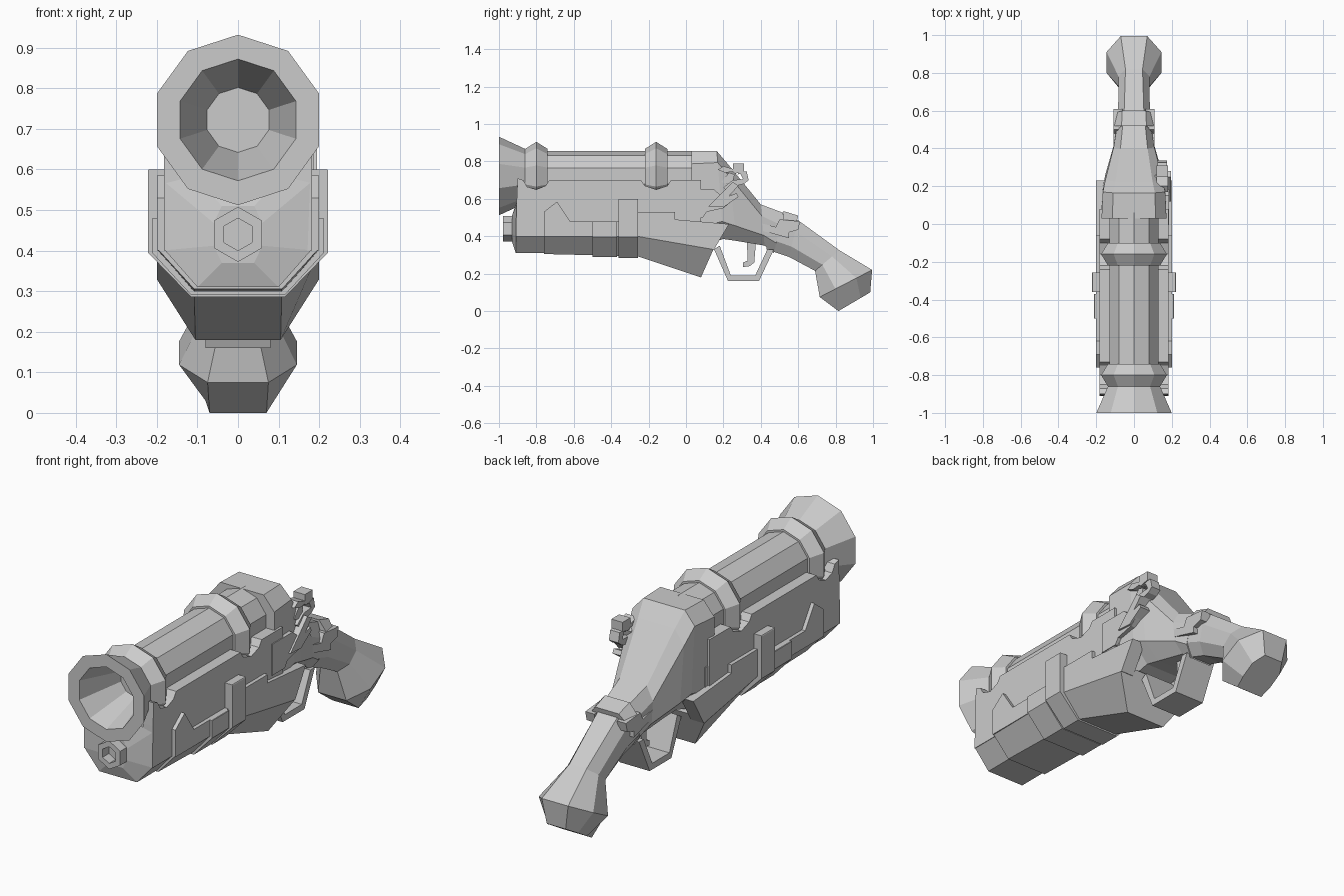
import bpy, bmesh, math


def finish(name, bm):
    bmesh.ops.recalc_face_normals(bm, faces=bm.faces)
    me = bpy.data.meshes.new(name)
    bm.to_mesh(me)
    bm.free()
    ob = bpy.data.objects.new(name, me)
    bpy.context.collection.objects.link(ob)
    return ob


def skin(bm, rings, closed=False):
    """Bridge successive vertex rings, capping the ends unless closed."""
    n = len(rings[0])
    for r, s in zip(rings, rings[1:]):
        for i in range(n):
            j = (i + 1) % n
            bm.faces.new((r[i], r[j], s[j], s[i]))
    if not closed:
        bm.faces.new(rings[0])
        bm.faces.new(rings[-1])


def loft(name, sections):
    """Octagonal sections: top (y,z), bottom (y,z), half width,
    top flat, bottom flat, upper and lower shoulder fraction."""
    bm = bmesh.new()
    rings = []
    for (ty, tz), (by, bz), w, ft, fb, a, b in sections:
        half = [(ft, 0), (w, a), (w, b), (fb, 1)]
        pts = half + [(-x, t) for x, t in reversed(half)]
        rings.append([bm.verts.new((x, ty + (by - ty) * t, tz + (bz - tz) * t))
                      for x, t in pts])
    skin(bm, rings)
    return finish(name, bm)


def lathe(name, profile, n, zc):
    """Revolve (y, radius) points about a line along y."""
    bm = bmesh.new()
    rings = []
    for y, r in profile:
        rings.append([bm.verts.new((r * math.sin(math.tau * i / n), y,
                                    zc + r * math.cos(math.tau * i / n)))
                      for i in range(n)])
    skin(bm, rings)
    return finish(name, bm)


def plate(name, pts, x0, x1, both=False):
    """Extrude a (y, z) outline along x, optionally on both sides."""
    bm = bmesh.new()
    for s in ((1, -1) if both else (1,)):
        skin(bm, [[bm.verts.new((s * x, y, z)) for y, z in pts] for x in (x0, x1)])
    return finish(name, bm)


# Flared ten-sided barrel with two rings and an open bore
lathe("barrel", [(-0.78, .08), (-1, .15), (-1, .21), (-.86, .145), (-.80, .183),
                 (-.74, .145), (-.74, .135), (-.22, .135), (-.22, .145),
                 (-.16, .183), (-.10, .145), (-.10, .135), (.06, .135)], 10, .722)

# Hexagonal rod socket below the muzzle
lathe("rod_socket", [(-.93, .04), (-.978, .04), (-.978, .068), (-.88, .068)], 6, .44)

# Fore stock core with shallow pointed front
loft("fore_stock", [
    ((-.93, .51), (-.93, .37), .06, .04, .04, .3, .7),
    ((-.905, .585), (-.91, .31), .18, .11, .10, .06, .67),
    ((-.26, .585), (-.26, .31), .18, .11, .10, .06, .67),
    ((.10, .585), (.10, .34), .172, .11, .10, .06, .67)])

# Side rails with notches cleared for the barrel rings
plate("stock_rails", [
    (-.91, .40), (-.905, .60), (-.90, .71), (-.87, .70), (-.85, .665), (-.80, .65),
    (-.75, .67), (-.73, .70), (-.24, .70), (-.22, .67), (-.16, .65), (-.10, .67),
    (-.08, .70), (.08, .70), (.08, .40)], .128, .182, True)

# Breech block flowing into the wrist
loft("breech_and_wrist", [
    ((.03, .855), (.03, .335), .172, .115, .10, .13, .80),
    ((.165, .855), (.20, .385), .165, .11, .09, .13, .80),
    ((.225, .785), (.27, .375), .152, .098, .08, .16, .80),
    ((.40, .57), (.42, .35), .108, .072, .065, .28, .75),
    ((.52, .525), (.47, .31), .092, .06, .055, .3, .75)])

# Curved grip and faceted pommel
loft("grip", [
    ((.46, .54), (.43, .33), .095, .062, .055, .3, .72),
    ((.60, .485), (.55, .29), .084, .052, .05, .3, .72),
    ((.82, .325), (.69, .215), .082, .045, .045, .3, .7),
    ((.995, .22), (.715, .075), .145, .07, .075, .3, .7),
    ((.985, .10), (.815, 0), .08, .05, .07, .3, .7)])

# Raised wrist collar with stepped side tails
loft("wrist_collar", [
    ((.52, .535), (.52, .44), .105, .066, .09, .5, .8),
    ((.60, .51), (.58, .43), .096, .062, .08, .5, .8)])
plate("collar_tails", [(.40, .47), (.40, .43), (.46, .415), (.55, .39), (.55, .42),
                       (.60, .435), (.61, .48), (.50, .49), (.48, .45)],
      .06, .108, True)

# Under shell: keel and the stepped side plates
loft("under_shell", [
    ((-.76, .42), (-.76, .305), .195, .17, .108, .02, .17),
    ((-.26, .42), (-.26, .293), .20, .17, .108, .02, .16),
    ((.16, .36), (.08, .18), .20, .17, .105, .02, .17)])
plate("shell_sides", [
    (-.76, .40), (-.76, .53), (-.69, .585), (-.62, .48), (-.26, .48), (-.26, .53),
    (-.06, .53), (-.06, .49), (.23, .465), (.15, .33), (-.26, .40)], .13, .20, True)

# Two wraparound bands
for name, y0, y1, top, bot, w in (("tall_band", -.36, -.257, .60, .285, .222),
                                  ("short_band", -.50, -.37, .48, .29, .212)):
    b = (top - .395) / (top - bot)
    loft(name, [((y, top), (y, bot), w, w - .002, .115, .01, b) for y in (y0, y1)])

# Trigger guard and trigger
plate("trigger_guard", [(.15, .33), (.225, .16), (.39, .16), (.47, .33), (.435, .33),
                        (.37, .19), (.24, .19), (.18, .35)], -.08, .08)
plate("trigger", [(.325, .38), (.375, .38), (.365, .26), (.34, .24), (.305, .235),
                  (.305, .26), (.33, .27)], -.02, .02)

# Lock plate on the right side
plate("lock_plate", [(-.005, .50), (-.005, .65), (.15, .65), (.19, .615), (.23, .64),
                     (.26, .60), (.20, .55), (.11, .53), (.09, .50)], .12, .186)

# Spring arm, curved cock and jaw of the flintlock
plate("lock_spring", [(.12, .56), (.20, .555), (.28, .61), (.27, .63), (.23, .615),
                      (.28, .67), (.25, .69), (.14, .58)], .12, .195)
plate("cock", [(.23, .63), (.27, .67), (.31, .68), (.335, .70), (.325, .745),
               (.295, .75), (.275, .73), (.29, .735), (.305, .705), (.25, .70),
               (.20, .66)], .125, .175)
plate("cock_jaw", [(.17, .755), (.20, .775), (.25, .76), (.25, .79), (.31, .79),
                   (.31, .745), (.26, .735), (.25, .745), (.21, .74)], .12, .18)
plate("frizzen", [(.19, .69), (.23, .74), (.26, .73), (.245, .67)], .11, .165)
